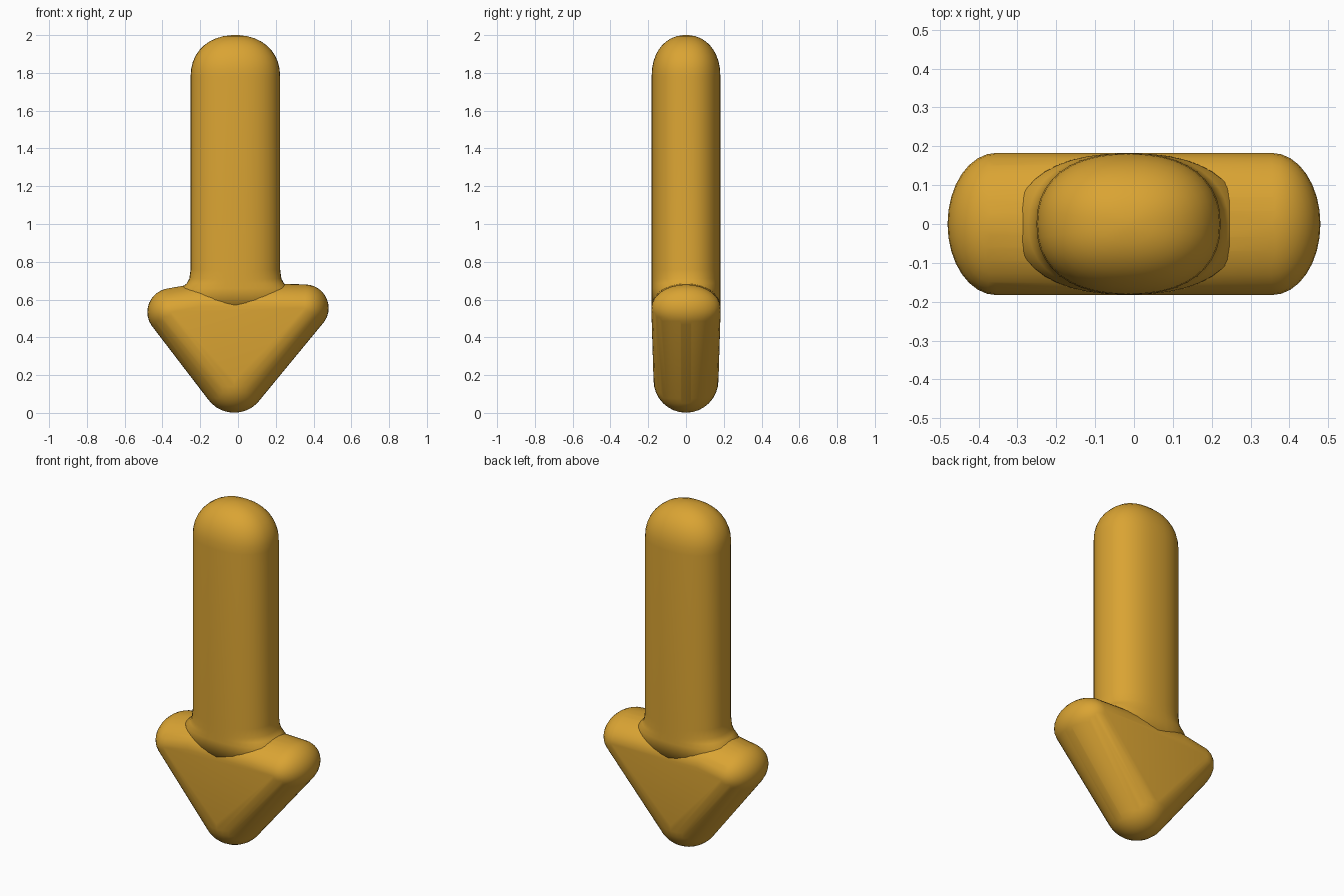
import bpy, bmesh, math
from mathutils import Matrix

if "Cube" in bpy.data.objects:
    bpy.data.objects.remove(bpy.data.objects["Cube"])

gold = bpy.data.materials.new("golden_orange")
gold.diffuse_color = (0.70, 0.37, 0.033, 1)
gold.use_nodes = True
gold.node_tree.nodes["Principled BSDF"].inputs["Base Color"].default_value = gold.diffuse_color


def finish(bm, name):
    bmesh.ops.recalc_face_normals(bm, faces=bm.faces)
    for f in bm.faces:
        f.smooth = True
    me = bpy.data.meshes.new(name)
    bm.to_mesh(me)
    bm.free()
    me.materials.append(gold)
    ob = bpy.data.objects.new(name, me)
    bpy.context.collection.objects.link(ob)
    return ob


def power(v, p):
    return math.copysign(abs(v) ** p, v)


# Arrow head: hull over rounded corners (x, z, radius in xz, radius in y)
corners = [(-0.02, 0.173, 0.172, 0.172),
           (-0.354, 0.534, 0.126, 0.183), (0.355, 0.555, 0.125, 0.183),
           (-0.20, 0.563, 0.124, 0.183), (0.20, 0.563, 0.122, 0.183)]
bm = bmesh.new()
for x, z, r, ry in corners:
    m = Matrix.Translation((x, 0, z)) @ Matrix.Diagonal((r, ry, r, 1))
    bmesh.ops.create_uvsphere(bm, u_segments=32, v_segments=16, radius=1, matrix=m)
bmesh.ops.delete(bm, geom=list(bm.faces), context='FACES_ONLY')
bmesh.ops.delete(bm, geom=list(bm.edges), context='EDGES_FACES') if not bm.verts else None
hull = bmesh.ops.convex_hull(bm, input=list(bm.verts))
bmesh.ops.delete(bm, geom=[e for e in bm.edges if not e.link_faces], context='EDGES')
bmesh.ops.delete(bm, geom=[v for v in bm.verts if not v.link_faces], context='VERTS')
finish(bm, "arrow_head")

# Shaft: superellipse rings (z, x radius, y radius) with a small flare and a domed top
A, B, N = 0.237, 0.182, 40
rings = [(0.55, 0.30, B), (0.66, 0.29, B), (0.685, 0.258, B), (0.71, 0.244, B), (0.76, A, B)]
for i in range(10):
    t = math.radians(9.5 * i)
    s = power(math.cos(t), 0.92)
    rings.append((1.78 + 0.22 * power(math.sin(t), 0.92), A * s, B * s))
bm = bmesh.new()
loops = []
for z, a, b in rings:
    loops.append([bm.verts.new((-0.014 + a * power(math.cos(u), 0.87),
                                b * power(math.sin(u), 0.87), z))
                  for u in (2 * math.pi * k / N for k in range(N))])
for lo, hi in zip(loops, loops[1:]):
    for k in range(N):
        j = (k + 1) % N
        bm.faces.new((lo[k], lo[j], hi[j], hi[k]))
tip = bm.verts.new((-0.014, 0, 2.0))
for k in range(N):
    bm.faces.new((loops[-1][k], loops[-1][(k + 1) % N], tip))
bm.faces.new(loops[0][::-1])
finish(bm, "arrow_shaft")
